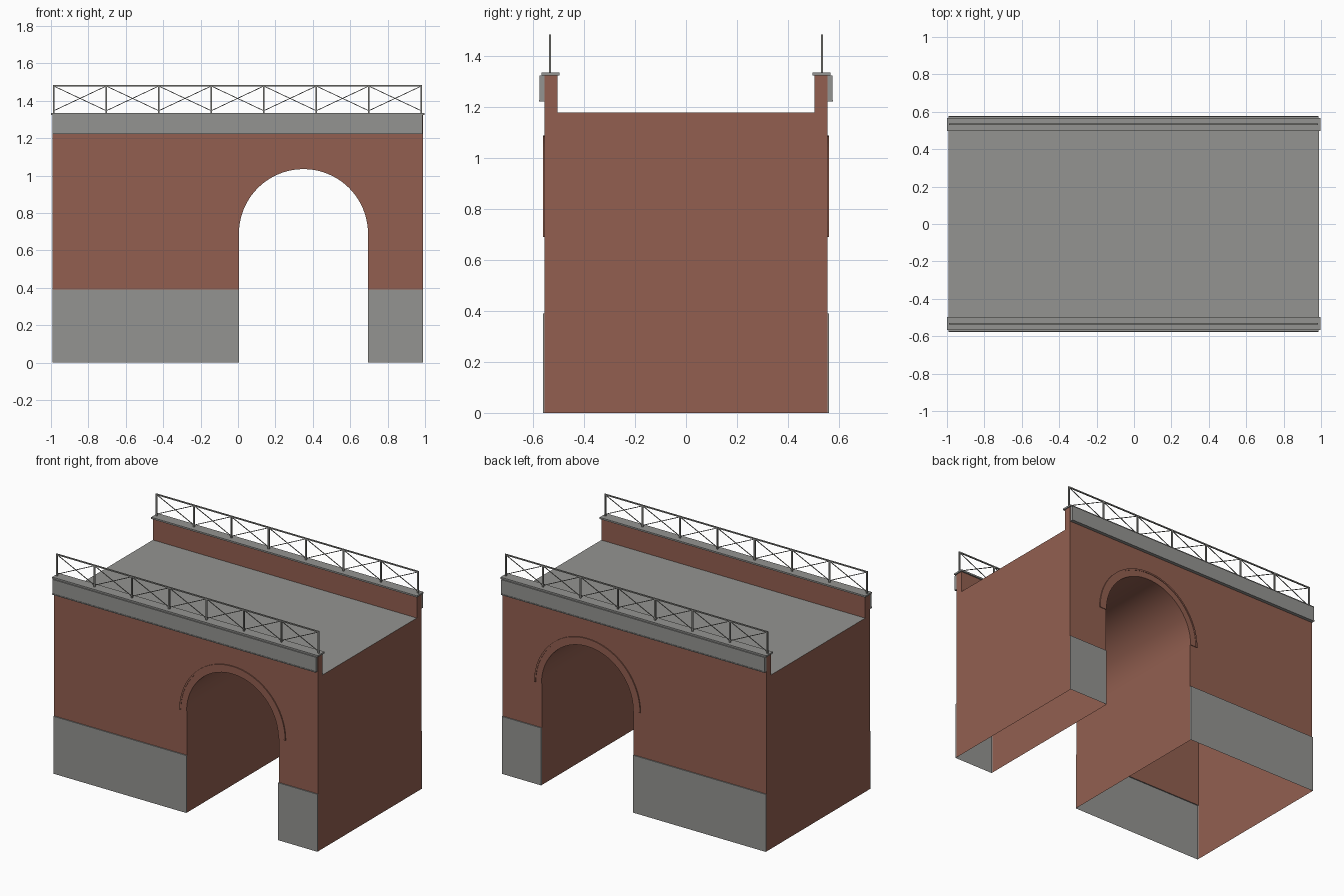
import bpy, bmesh, math
from mathutils import Vector, Matrix

if "Cube" in bpy.data.objects:
    bpy.data.objects.remove(bpy.data.objects["Cube"])


def srgb(r, g, b):
    return [(c / 255 / 12.92 if c < 10 else ((c / 255 + 0.055) / 1.055) ** 2.4) for c in (r, g, b)] + [1]


def material(name, rgb):
    m = bpy.data.materials.new(name)
    m.diffuse_color = srgb(*rgb)
    m.use_nodes = True
    m.node_tree.nodes["Principled BSDF"].inputs["Base Color"].default_value = m.diffuse_color
    return m


brick = material("red brick", (146, 95, 80))
concrete = material("grey concrete", (148, 148, 145))
metal = material("rail metal", (140, 140, 136))

X0, X1 = -0.993, 0.99          # body ends
YW, YB, YP = 0.555, 0.562, 0.505   # wall face, plinth face, parapet inner face
ZB, ZD, ZT = 0.39, 1.18, 1.325     # plinth top, deck, parapet top
CX, CZ, R = 0.35, 0.69, 0.345      # arch centre and radius
N = 40


def finish(name, bm, mats):
    bmesh.ops.remove_doubles(bm, verts=bm.verts, dist=1e-5)
    me = bpy.data.meshes.new(name)
    bm.to_mesh(me)
    bm.free()
    for m in mats:
        me.materials.append(m)
    ob = bpy.data.objects.new(name, me)
    bpy.context.collection.objects.link(ob)
    return ob


def poly(bm, pts, mat=0, smooth=False):
    f = bm.faces.new([bm.verts.new(p) for p in pts])
    f.material_index, f.smooth = mat, smooth
    return f


def box(bm, x0, x1, y0, y1, z0, z1):
    mat = Matrix.Translation(((x0 + x1) / 2, (y0 + y1) / 2, (z0 + z1) / 2)) @ \
        Matrix.Diagonal((x1 - x0, y1 - y0, z1 - z0, 1))
    bmesh.ops.create_cube(bm, size=1, matrix=mat)


def arc(r):
    return [(CX - r * math.cos(math.pi * i / N), CZ + r * math.sin(math.pi * i / N)) for i in range(N + 1)]


# Body: a shell open underneath, with arched passage, deck and parapets
bm = bmesh.new()
opening = [(CX - R, 0), (CX - R, ZB)] + arc(R) + [(CX + R, ZB), (CX + R, 0)]
for s in (-1, 1):
    face = [(X0, ZB)] + opening[1:-1] + [(X1, ZB), (X1, ZT), (X0, ZT)]
    pts = [(x, s * YW, z) for x, z in face]
    poly(bm, pts if s < 0 else pts[::-1])
    inner = [(X0, s * YP, ZD), (X1, s * YP, ZD), (X1, s * YP, ZT), (X0, s * YP, ZT)]
    poly(bm, inner if s > 0 else inner[::-1])
for x, flip in ((X0, True), (X1, False)):
    end = [(x, -YW, 0), (x, YW, 0), (x, YW, ZT), (x, YP, ZT), (x, YP, ZD),
           (x, -YP, ZD), (x, -YP, ZT), (x, -YW, ZT)]
    poly(bm, end[::-1] if flip else end)
for i, ((xa, za), (xb, zb)) in enumerate(zip(opening, opening[1:])):
    poly(bm, [(xa, -YW, za), (xa, YW, za), (xb, YW, zb), (xb, -YW, zb)], 0, 1 < i < len(opening) - 3)
poly(bm, [(X0, -YP, ZD), (X1, -YP, ZD), (X1, YP, ZD), (X0, YP, ZD)], 1)
finish("bridge_body", bm, [brick, concrete])

# Plinth facings on both piers, front and back (open behind and below)
bm = bmesh.new()
for s in (-1, 1):
    for xa, xb in ((X0, CX - R), (CX + R, X1)):
        w, b = s * YW, s * YB
        quads = [[(xa, b, 0), (xb, b, 0), (xb, b, ZB), (xa, b, ZB)],
                 [(xa, b, ZB), (xb, b, ZB), (xb, w, ZB), (xa, w, ZB)],
                 [(xa, w, 0), (xa, b, 0), (xa, b, ZB), (xa, w, ZB)],
                 [(xb, b, 0), (xb, w, 0), (xb, w, ZB), (xb, b, ZB)]]
        for q in quads:
            poly(bm, q if s < 0 else q[::-1])
finish("plinth_facing", bm, [concrete])


# Arch surrounds: flat ring with a raised outer rim
def ring(bm, s, r0, r1, depth):
    a, b = arc(r0), arc(r1)
    out = s * (YW + depth)
    for i in range(N):
        P = lambda p, y: (p[0], y, p[1])
        quads = [[P(a[i], out), P(a[i + 1], out), P(b[i + 1], out), P(b[i], out)],
                 [P(b[i], out), P(b[i + 1], out), P(b[i + 1], s * YW), P(b[i], s * YW)],
                 [P(a[i], s * YW), P(a[i + 1], s * YW), P(a[i + 1], out), P(a[i], out)]]
        for q in quads:
            poly(bm, q[::-1] if s < 0 else q)
    for e in (0, N):
        q = [P(a[e], out), P(b[e], out), P(b[e], s * YW), P(a[e], s * YW)]
        poly(bm, q)


bm = bmesh.new()
for s in (-1, 1):
    ring(bm, s, R, 0.387, 0.004)
    ring(bm, s, 0.387, 0.398, 0.007)
bmesh.ops.recalc_face_normals(bm, faces=bm.faces)
finish("arch_surround", bm, [brick])

# Parapet bands and coping
bands, coping, rails = bmesh.new(), bmesh.new(), bmesh.new()
for s in (-1, 1):
    box(bands, X0, 0.987, *sorted((s * YW, s * 0.575)), 1.225, ZT)
    box(bands, X0, 0.987, *sorted((s * YW, s * 0.578)), 1.222, 1.229)
    box(coping, -1, 0.997, *sorted((s * 0.496, s * 0.567)), ZT, 1.336)
finish("parapet_band", bands, [concrete])
finish("parapet_coping", coping, [concrete])


# Railings: posts, top rail and crossed braces
def bar(bm, a, b, t):
    a, b = Vector(a), Vector(b)
    d = b - a
    m = Matrix.Translation((a + b) / 2) @ d.to_track_quat('Z', 'Y').to_matrix().to_4x4() @ \
        Matrix.Diagonal((t, t, d.length, 1))
    bmesh.ops.create_cube(bm, size=1, matrix=m)


posts = [-0.985 + i * 1.965 / 7 for i in range(8)]
for s in (-1, 1):
    y = s * 0.534
    for x in posts:
        box(rails, x - 0.005, x + 0.005, y - 0.004, y + 0.004, 1.336, 1.485)
    box(rails, posts[0], posts[-1], y - 0.004, y + 0.004, 1.477, 1.485)
    for xa, xb in zip(posts, posts[1:]):
        bar(rails, (xa, y, 1.347), (xb, y, 1.479), 0.004)
        bar(rails, (xa, y, 1.479), (xb, y, 1.347), 0.004)
finish("railing", rails, [metal])
